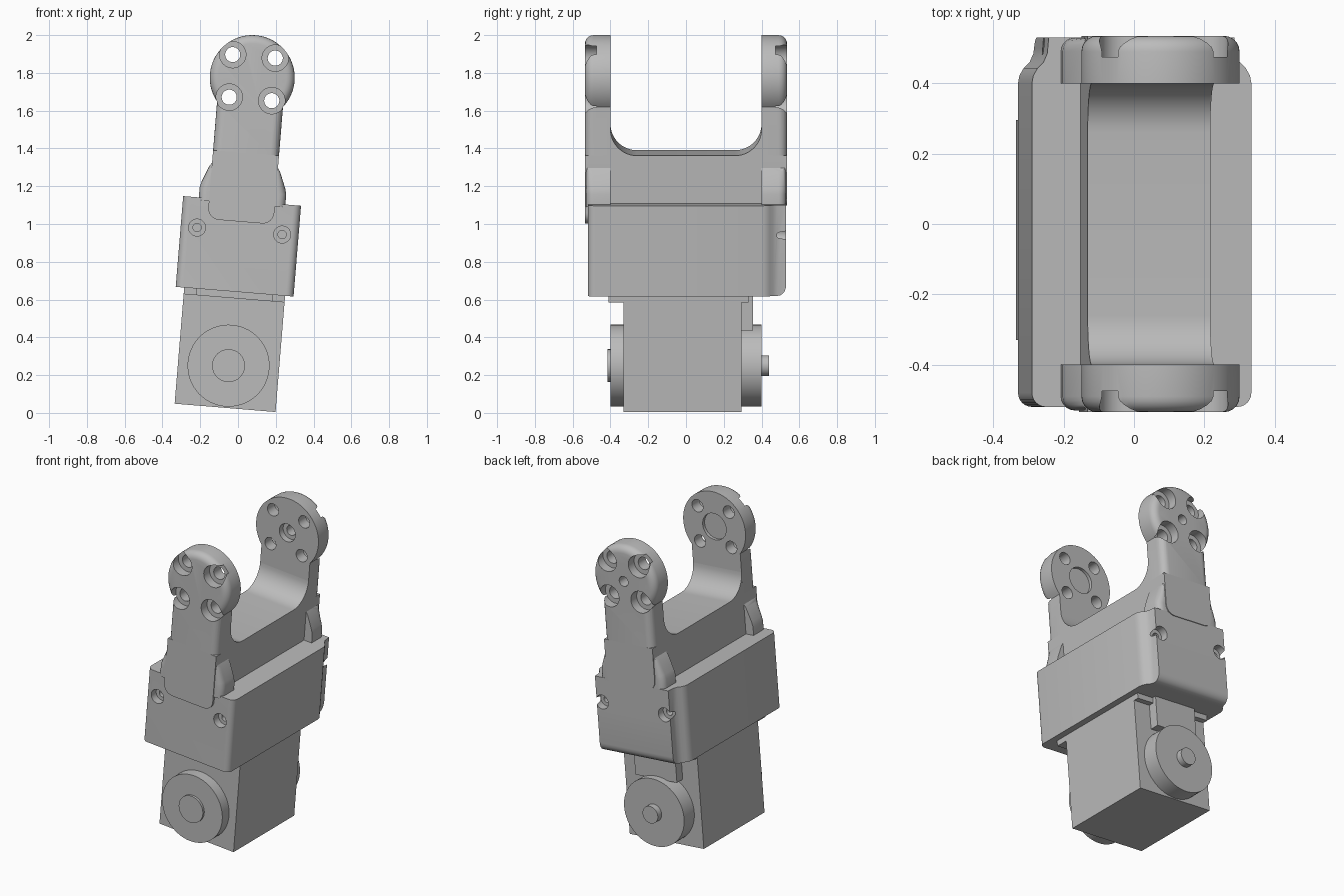
import bpy, bmesh
from math import sin, cos, radians

if "Cube" in bpy.data.objects:
    bpy.data.objects.remove(bpy.data.objects["Cube"])

TILT = radians(4.7)
grey = bpy.data.materials.new("plain grey")
grey.use_nodes = True
grey.diffuse_color = (0.5, 0.5, 0.5, 1)
grey.node_tree.nodes["Principled BSDF"].inputs["Base Color"].default_value = grey.diffuse_color


def arc(cx, cy, r, a0, a1, n):
    angles = [radians(a0 + (a1 - a0) * i / n) for i in range(n + 1)]
    return [(cx + r * cos(a), cy + r * sin(a)) for a in angles]


def mirrored(half):
    """Close a right-hand half outline with its reflection."""
    return half + [(-a, b) for a, b in reversed(half)]


def add_prism(bm, pts, axis, lo, hi):
    place = {"x": lambda a, b, d: (d, a, b),
             "y": lambda a, b, d: (a, d, b),
             "z": lambda a, b, d: (a, b, d)}[axis]
    ends = [[bm.verts.new(place(a, b, d)) for a, b in pts] for d in (lo, hi)]
    for ring in ends:
        bm.faces.new(ring)
    for i in range(len(pts)):
        j = (i + 1) % len(pts)
        bm.faces.new((ends[0][i], ends[0][j], ends[1][j], ends[1][i]))


def finish(name, bm):
    bmesh.ops.recalc_face_normals(bm, faces=bm.faces)
    mesh = bpy.data.meshes.new(name)
    bm.to_mesh(mesh)
    bm.free()
    mesh.materials.append(grey)
    ob = bpy.data.objects.new(name, mesh)
    bpy.context.collection.objects.link(ob)
    ob.location = (-0.05, 0, 0.25)
    ob.rotation_euler.y = TILT
    return ob


def prism(name, pts, axis, lo, hi, round_if=None, radius=0.045):
    bm = bmesh.new()
    add_prism(bm, pts, axis, lo, hi)
    bmesh.ops.recalc_face_normals(bm, faces=bm.faces)
    if round_if:
        edges = [e for e in bm.edges if all(round_if(v.co) for v in e.verts)]
        bmesh.ops.bevel(bm, geom=edges, offset=radius, segments=5,
                        profile=0.5, affect="EDGES", clamp_overlap=False)
    return finish(name, bm)


def box(name, x0, x1, y0, y1, z0, z1):
    return prism(name, [(x0, z0), (x1, z0), (x1, z1), (x0, z1)], "y", y0, y1)


def disc(name, r, y0, y1):
    return prism(name, arc(0, 0, r, 0, 354, 59), "y", y0, y1)


def drill(ob, centres, r, y0, y1):
    bm = bmesh.new()
    for x, z in centres:
        add_prism(bm, arc(x, z, r, 0, 348.75, 31), "y", min(y0, y1), max(y0, y1))
    cutter = finish("drill_cutter", bm)
    cutter.hide_render = True
    mod = ob.modifiers.new("drill", "BOOLEAN")
    mod.operation, mod.solver, mod.object = "DIFFERENCE", "EXACT", cutter
    bpy.context.view_layer.update()
    bpy.context.view_layer.objects.active = ob
    bpy.ops.object.modifier_apply(modifier=mod.name)
    bpy.data.objects.remove(cutter)


parts = []

# Servo body, rims and output discs
parts += [
    box("servo_body", -0.268, 0.268, -0.33, 0.295, -0.224, 0.42),
    box("servo_front_rim", -0.2, 0.2, -0.37, -0.33, 0.358, 0.42),
    box("servo_back_rim", -0.268, 0.268, 0.295, 0.33, 0.358, 0.42),
    box("servo_back_block", -0.15, 0.15, 0.295, 0.355, 0.2, 0.42),
    disc("front_disc", 0.217, -0.4, -0.33),
    disc("front_boss", 0.087, -0.415, -0.4),
    disc("back_disc", 0.217, 0.295, 0.4),
    disc("back_shaft", 0.055, 0.4, 0.44),
]
for side, x in (("left", 0.2), ("right", -0.268)):
    parts.append(box(side + "_servo_tab", x, x + 0.068, -0.41, -0.33, 0.358, 0.42))

# Housing with rounded front corners and stepped back corners
half = arc(0.273, -0.48, 0.04, -90, 0, 6) + [
    (0.313, 0.4), (0.309, 0.422), (0.297, 0.443), (0.28, 0.46), (0.269, 0.485), (0.265, 0.53)]
housing = prism("housing", mirrored(half), "z", 0.393, 0.875,
                lambda c: c.y > 0.529 and c.z < 0.4, 0.055)
screws = [(-0.226, 0.715), (0.226, 0.715)]
for face, inward in ((-0.52, 1), (0.53, -1)):
    drill(housing, screws, 0.045, face - inward * 0.05, face + inward * 0.05)
    drill(housing, screws, 0.022, face, face + inward * 0.12)
parts.append(housing)

# Yoke crossbar with filleted saddle
half = [(0.4, 0.8)] + arc(0.26, 1.27, 0.14, 0, -90, 12)
parts.append(prism("yoke_crossbar", mirrored(half), "x", -0.175, 0.175))

# Two arms: round heads, straight roots and flared gussets
head_half = [(0.175, 1.13)] + arc(0, 1.53, 0.225, -38.9, 88, 28)
bolts = [(x, 1.53 + z) for x in (-0.113, 0.113) for z in (-0.113, 0.113)]
flare = [(0.16, 0.86), (0.23, 0.86), (0.23, 0.93), (0.222, 0.96), (0.188, 1.045), (0.16, 1.085)]
for side, s in (("front", -1), ("back", 1)):
    lo, hi = sorted((s * 0.4, s * 0.535))

    bm = bmesh.new()
    add_prism(bm, mirrored(head_half), "y", lo, hi)
    bmesh.ops.recalc_face_normals(bm, faces=bm.faces)
    rim = [e for e in bm.edges if all(v.co.y * s > 0.53 for v in e.verts)
           and not all(v.co.z < 1.14 for v in e.verts)]
    bmesh.ops.bevel(bm, geom=rim, offset=0.045, segments=5, profile=0.5,
                    affect="EDGES", clamp_overlap=False)
    head = finish(side + "_arm_head", bm)
    drill(head, bolts, 0.07, s * 0.475, s * 0.6)
    drill(head, bolts, 0.04, s * 0.35, s * 0.5)
    if side == "front":
        drill(head, [(0, 1.53)], 0.085, s * 0.35, s * 0.42)
    else:
        drill(head, [(0, 1.53)], 0.058, s * 0.35, s * 0.44)
        drill(head, [(0, 1.53)], 0.032, s * 0.43, s * 0.6)
    parts.append(head)

    floor = 0.765 if side == "front" else 0.86
    root = arc(0.115, floor + 0.06, 0.06, -90, 0, 6) + [(0.175, 1.13)]
    parts.append(prism(side + "_arm_root", mirrored(root), "y", lo, hi))

    for hand, m in (("left", 1), ("right", -1)):
        parts.append(prism(side + "_" + hand + "_gusset", [(m * x, z) for x, z in flare], "y",
                           *sorted((s * 0.4, s * 0.53)),
                           lambda c: c.y * s > 0.52 and abs(c.x) > 0.17, 0.04))

# Smooth the curved parts, keep the edges sharp
bpy.ops.object.select_all(action="DESELECT")
for ob in parts:
    ob.select_set(True)
bpy.context.view_layer.objects.active = parts[0]
bpy.ops.object.shade_smooth_by_angle(angle=radians(30))
